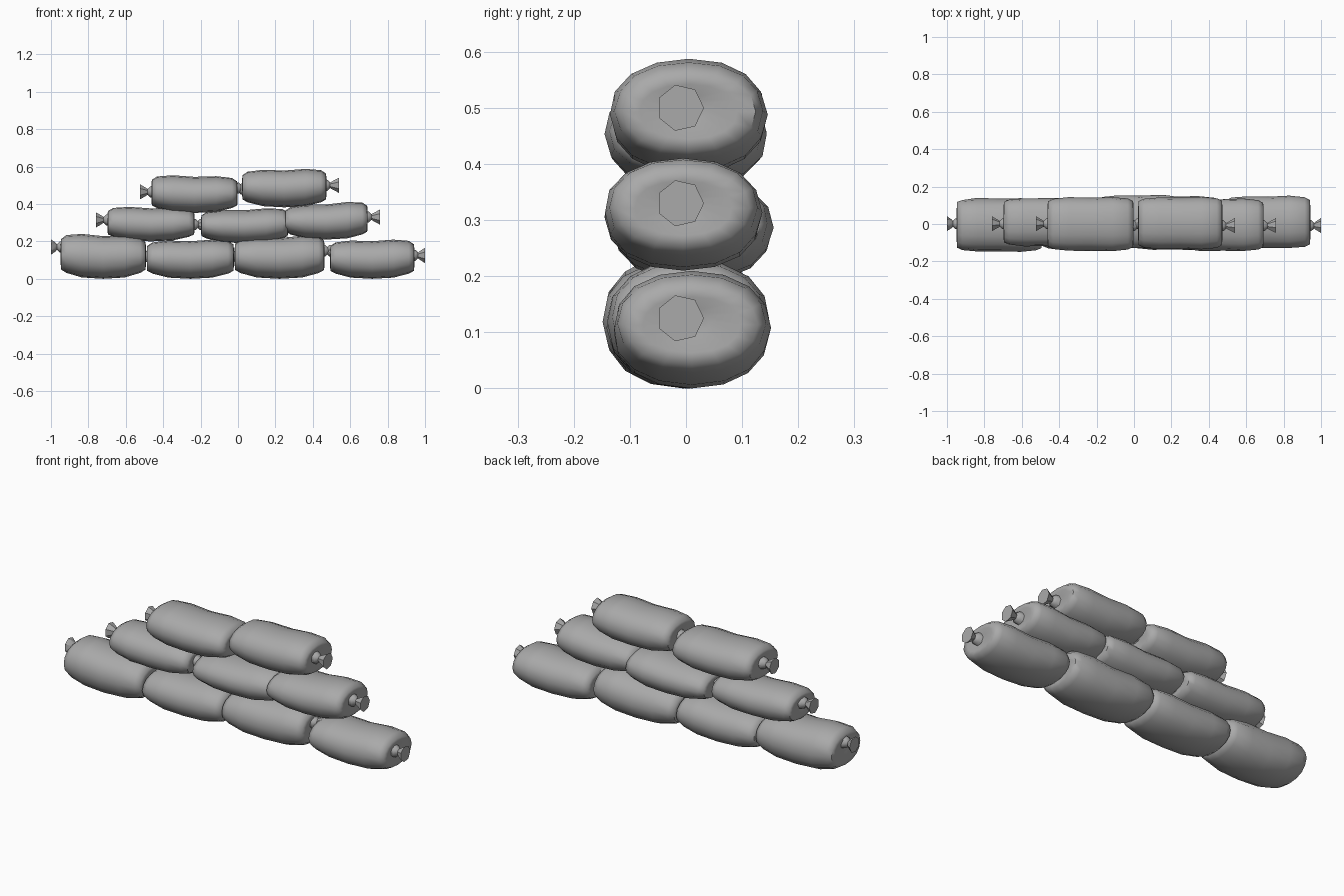
import bpy, bmesh, math, random

random.seed(4)
cube = bpy.data.objects.get("Cube")
if cube:
    bpy.data.objects.remove(cube, do_unlink=True)

grey = bpy.data.materials.new("sack_grey")
grey.use_nodes = True
colour = (0.4, 0.4, 0.4, 1)
grey.diffuse_color = colour
grey.node_tree.nodes["Principled BSDF"].inputs["Base Color"].default_value = colour


def ring(bm, x, y, z, half_y, half_z, sides, power=1.0, wobble=0.0):
    verts = []
    for i in range(sides):
        a = 2 * math.pi * i / sides
        c, s = math.cos(a), math.sin(a)
        k = 1 + random.uniform(-wobble, wobble)
        verts.append(bm.verts.new((
            x,
            y + half_y * k * math.copysign(abs(c) ** power, c),
            z + half_z * math.copysign(abs(s) ** power, s))))
    return verts


def loft(bm, rings):
    for a, b in zip(rings, rings[1:]):
        n = len(a)
        for i in range(n):
            bm.faces.new((a[i], a[(i + 1) % n], b[(i + 1) % n], b[i]))
    bm.faces.new(rings[0])
    bm.faces.new(rings[-1])


def finish(bm, name, angle):
    bmesh.ops.recalc_face_normals(bm, faces=bm.faces[:])
    mesh = bpy.data.meshes.new(name)
    bm.to_mesh(mesh)
    bm.free()
    mesh.materials.append(grey)
    obj = bpy.data.objects.new(name, mesh)
    bpy.context.collection.objects.link(obj)
    bpy.ops.object.select_all(action='DESELECT')
    obj.select_set(True)
    bpy.context.view_layer.objects.active = obj
    bpy.ops.object.shade_smooth_by_angle(angle=math.radians(angle))


# Sack sections: position along, bottom and top as fractions of height, width
SECTIONS = [
    (0.03, 0.45, 0.67, 0.22), (0.005, 0.30, 0.77, 0.62),
    (0.01, 0.20, 0.87, 0.84), (0.07, 0.13, 0.96, 0.93),
    (0.25, 0.03, 1.00, 0.99), (0.50, 0.00, 0.97, 0.98),
    (0.75, 0.03, 1.00, 1.00), (0.93, 0.13, 0.96, 0.94),
    (0.99, 0.20, 0.87, 0.84), (0.995, 0.30, 0.77, 0.62),
    (0.97, 0.45, 0.67, 0.22)]


def sack(name, x0, x1, z0, z1, y0, y1, tilt):
    bm = bmesh.new()
    rings = []
    for f, low, high, width in SECTIONS:
        # tilt lowers the top towards one end
        drop = abs(tilt) * (f if tilt < 0 else 1 - f)
        bottom = z0 + (z1 - z0) * low
        top = z0 + (z1 - z0 - drop) * high
        rings.append(ring(bm, x0 + (x1 - x0) * f, (y0 + y1) / 2,
                          (bottom + top) / 2, (y1 - y0) / 2 * width,
                          (top - bottom) / 2, 16, 0.92, 0.015))
    loft(bm, rings)
    finish(bm, name, 60)


# Tied end: hourglass that flares to a faceted tip
def knot(name, x, y, z, out, tip):
    bm = bmesh.new()
    rings = [ring(bm, x + out * dx, y, z, r, r, 7) for dx, r in
             ((-0.03, 0.035), (0.004, 0.03), (0.018, 0.016),
              (tip * 0.5, 0.024), (tip, 0.042))]
    loft(bm, rings)
    finish(bm, name, 40)


# Each sack: x range, z range, y range, tilt, left and right knot heights
SACKS = {
    "bottom_sack_1": (-0.95, -0.49, 0.0, 0.245, -0.15, 0.14, -0.02, 0.17, 0.12),
    "bottom_sack_2": (-0.49, -0.02, 0.0, 0.212, -0.14, 0.14, 0.01, 0.12, 0.12),
    "bottom_sack_3": (-0.02, 0.465, 0.0, 0.235, -0.14, 0.15, 0.02, 0.12, 0.15),
    "bottom_sack_4": (0.49, 0.945, 0.0, 0.212, -0.13, 0.15, 0.01, 0.15, 0.125),
    "middle_sack_1": (-0.70, -0.23, 0.20, 0.387, -0.12, 0.14, -0.01, 0.315, 0.29),
    "middle_sack_2": (-0.20, 0.27, 0.19, 0.382, -0.13, 0.155, 0.02, 0.29, 0.29),
    "middle_sack_3": (0.25, 0.695, 0.21, 0.418, -0.145, 0.135, 0.03, 0.31, 0.33),
    "top_sack_1": (-0.465, 0.0, 0.352, 0.556, -0.145, 0.145, -0.01, 0.465, 0.485),
    "top_sack_2": (0.02, 0.475, 0.382, 0.59, -0.135, 0.145, 0.01, 0.48, 0.50)}

for name, (x0, x1, z0, z1, y0, y1, tilt, zl, zr) in SACKS.items():
    sack(name, x0, x1, z0, z1, y0, y1, tilt)
    reach = 0.055 if name.startswith("bottom") else 0.065
    knot(name + "_right_knot", x0, 0.0, zl, -1, reach - 0.005)
    knot(name + "_left_knot", x1, -0.01, zr, 1, reach)
